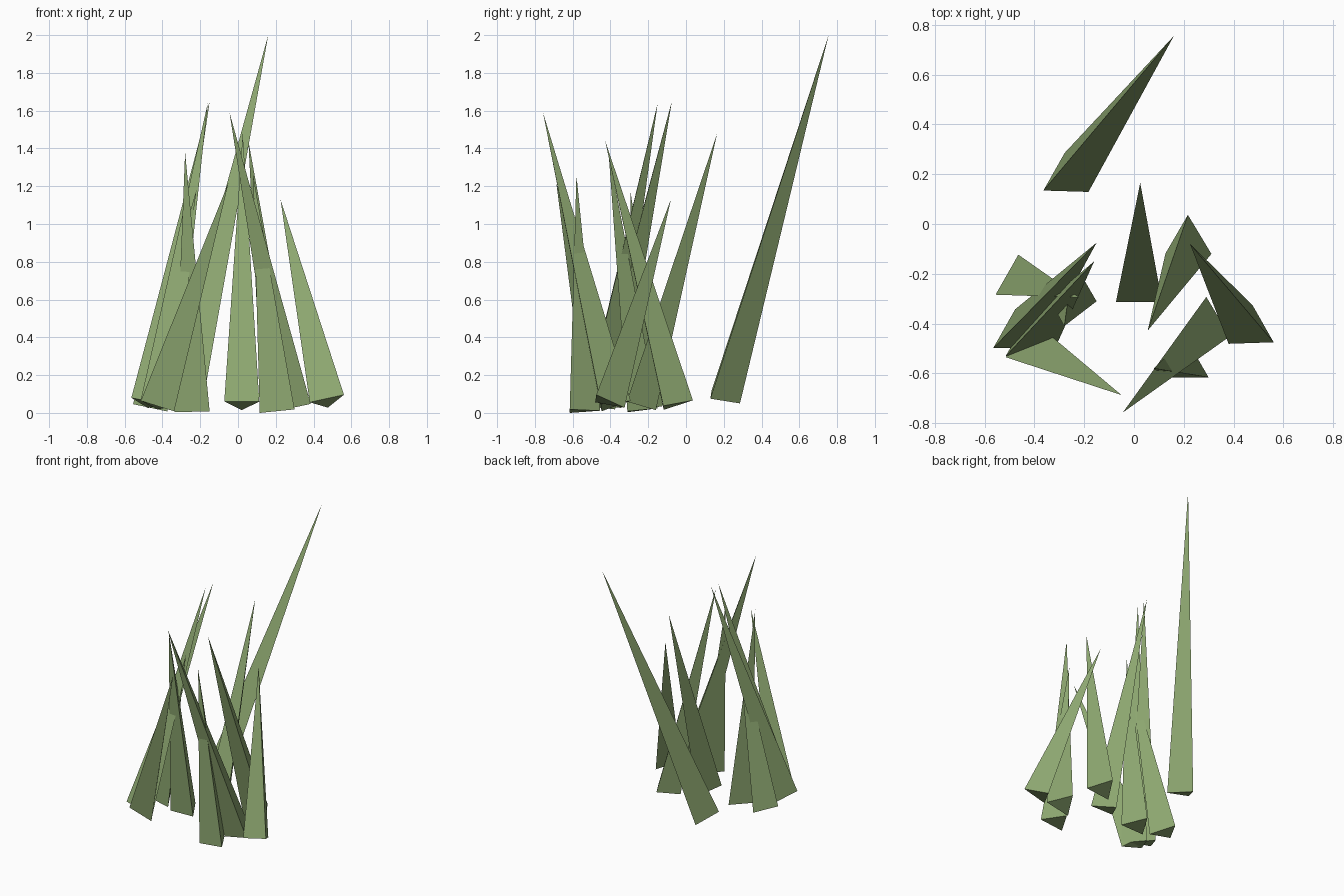
import bpy
from mathutils import Vector

cube = bpy.data.objects.get("Cube")
if cube:
    bpy.data.objects.remove(cube)

# Single flat grass colour
grass = bpy.data.materials.new("grass_green")
grass.use_nodes = True
colour = (0.27, 0.39, 0.165, 1)
grass.diffuse_color = colour
grass.node_tree.nodes["Principled BSDF"].inputs["Base Color"].default_value = colour

RADIUS = 0.107


def blade(name, root, tip):
    """Three-sided spike whose base is square to its leaning axis."""
    root, tip = Vector(root), Vector(tip)
    axis = tip - root
    bpy.ops.mesh.primitive_cone_add(vertices=3, radius1=RADIUS, radius2=0,
                                    depth=axis.length, location=(root + tip) / 2)
    obj = bpy.context.object
    obj.name = name
    obj.rotation_euler = Vector((0, 0, 1)).rotation_difference(axis).to_euler()
    obj.data.materials.append(grass)


# Root centre and tip of every blade
blades = {
    "tall_back_blade": ((-0.275, 0.183, 0.08), (0.16, 0.755, 2.0)),
    "centre_blade": ((0.02, -0.262, 0.045), (0.025, 0.165, 1.48)),
    "left_short_blade": ((0.472, -0.427, 0.06), (0.225, -0.08, 1.13)),
    "left_back_blade": ((0.218, -0.067, 0.04), (0.055, -0.428, 1.44)),
    "left_front_blade": ((0.293, -0.397, 0.04), (-0.045, -0.757, 1.59)),
    "left_upright_blade": ((0.207, -0.562, 0.01), (0.08, -0.58, 1.26)),
    "right_outer_blade": ((-0.475, -0.447, 0.05), (-0.15, -0.075, 1.65)),
    "right_inner_blade": ((-0.425, -0.48, 0.04), (-0.16, -0.15, 1.64)),
    "right_front_blade": ((-0.425, -0.48, 0.045), (-0.05, -0.687, 1.22)),
    "right_back_blade": ((-0.465, -0.23, 0.03), (-0.22, -0.295, 1.18)),
    "right_upright_blade": ((-0.243, -0.257, 0.012), (-0.28, -0.41, 1.38)),
}
for name, (root, tip) in blades.items():
    blade(name, root, tip)
